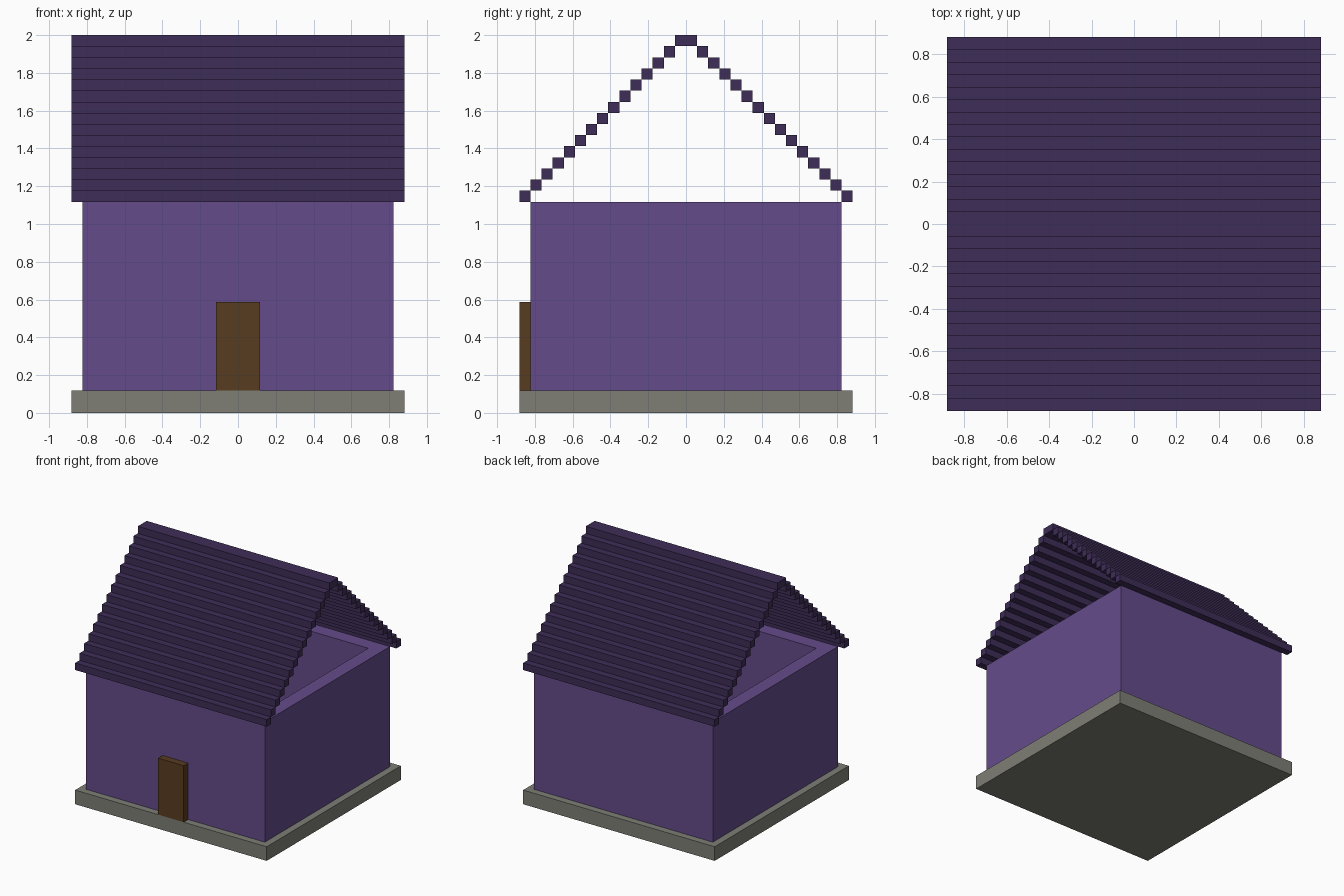
import bpy
import bmesh
from mathutils import Vector

U = 2 / 34  # block size: the house is 34 blocks tall

cube = bpy.data.objects.get("Cube")
if cube:
    bpy.data.objects.remove(cube, do_unlink=True)


def make_material(name, hex_code):
    """Flat material from an sRGB hex code, stored as linear values."""
    srgb = [int(hex_code[i:i + 2], 16) / 255 for i in (0, 2, 4)]
    lin = [c / 12.92 if c <= 0.04045 else ((c + 0.055) / 1.055) ** 2.4 for c in srgb]
    mat = bpy.data.materials.new(name)
    mat.use_nodes = True
    mat.diffuse_color = (*lin, 1)
    bsdf = mat.node_tree.nodes["Principled BSDF"]
    bsdf.inputs["Base Color"].default_value = (*lin, 1)
    bsdf.inputs["Roughness"].default_value = 0.9
    return mat


def finish(name, bm, mat):
    bmesh.ops.recalc_face_normals(bm, faces=bm.faces)
    mesh = bpy.data.meshes.new(name)
    bm.to_mesh(mesh)
    bm.free()
    mesh.materials.append(mat)
    obj = bpy.data.objects.new(name, mesh)
    bpy.context.collection.objects.link(obj)
    return obj


def box(name, lo, hi, mat):
    """Box between two corners given in blocks."""
    lo, hi = Vector(lo) * U, Vector(hi) * U
    bm = bmesh.new()
    bmesh.ops.create_cube(bm, size=1)
    bmesh.ops.scale(bm, vec=hi - lo, verts=bm.verts)
    bmesh.ops.translate(bm, vec=(lo + hi) / 2, verts=bm.verts)
    return finish(name, bm, mat)


stone = make_material("grey stone", "7E7E76")
purple = make_material("purple wall", "644B8A")
dark = make_material("dark purple roof", "3E2D57")
wood = make_material("brown wood", "593C21")

# Foundation slab and door
box("foundation", (-15, -15, 0), (15, 15, 2), stone)
box("door", (-2, -15, 2), (2, -14, 10), wood)

# Walls: an open-topped square ring, two blocks thick
bm = bmesh.new()
corners = [(-1, -1), (1, -1), (1, 1), (-1, 1)]
rings = [[bm.verts.new((x * r * U, y * r * U, z * U)) for x, y in corners]
         for r, z in ((14, 2), (14, 19), (12, 19), (12, 2))]
for a, b in zip(rings, rings[1:] + rings[:1]):
    for i in range(4):
        j = (i + 1) % 4
        bm.faces.new((a[i], a[j], b[j], b[i]))
finish("walls", bm, purple)

# Stepped roof: rows of beams climbing from both eaves
STEPS = 15
for side, s in (("front", -1), ("back", 1)):
    for i in range(STEPS - 1):
        y0, y1 = sorted((s * (STEPS - i), s * (STEPS - 1 - i)))
        box(f"{side}_roof_beam_{i + 1}", (-15, y0, 19 + i), (15, y1, 20 + i), dark)

# Ridge beam
box("ridge_beam", (-15, -1, 33), (15, 1, 34), dark)
